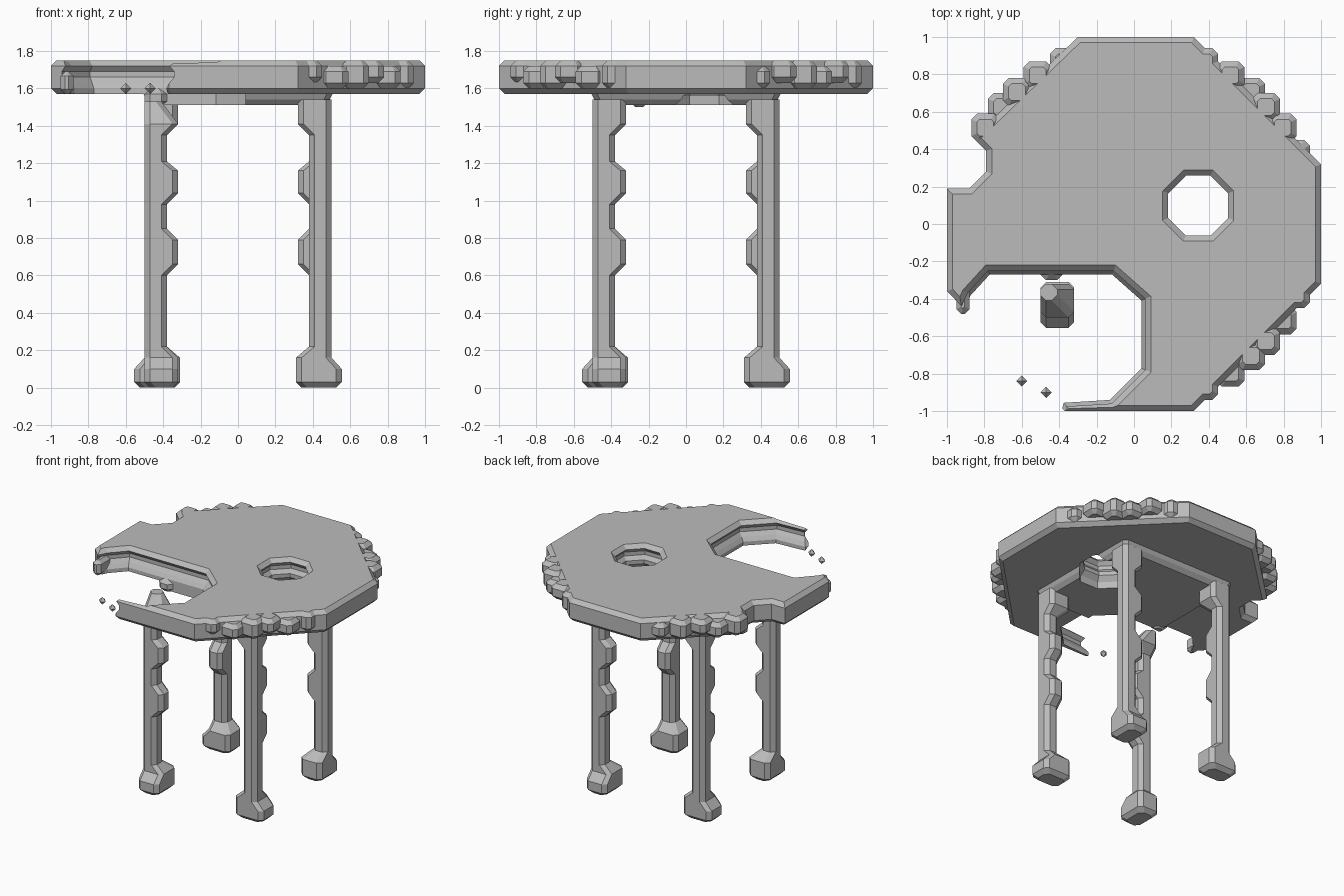
import bpy, bmesh, math
from mathutils import Matrix

if "Cube" in bpy.data.objects:
    bpy.data.objects.remove(bpy.data.objects["Cube"])

grey = bpy.data.materials.new("stone_grey")
grey.diffuse_color = (0.5, 0.5, 0.5, 1)
grey.use_nodes = True
grey.node_tree.nodes["Principled BSDF"].inputs["Base Color"].default_value = grey.diffuse_color


def make(name, bm):
    bmesh.ops.recalc_face_normals(bm, faces=bm.faces)
    mesh = bpy.data.meshes.new(name)
    bm.to_mesh(mesh)
    bm.free()
    mesh.materials.append(grey)
    ob = bpy.data.objects.new(name, mesh)
    bpy.context.collection.objects.link(ob)
    return ob


def loft(name, rings):
    """Skin a stack of equal rings, each (z, [(x, y), ...]), and cap both ends."""
    bm = bmesh.new()
    vs = [[bm.verts.new((x, y, z)) for x, y in pts] for z, pts in rings]
    n = len(vs[0])
    for a, b in zip(vs, vs[1:]):
        for i in range(n):
            j = (i + 1) % n
            bm.faces.new((a[i], a[j], b[j], b[i]))
    bm.faces.new(vs[0][::-1])
    bm.faces.new(vs[-1])
    return make(name, bm)


def offset(pts, d):
    """Mitred offset of a counter-clockwise outline; positive d grows it."""
    out = []
    for i, (x, y) in enumerate(pts):
        (ax, ay), (bx, by) = pts[i - 1], pts[(i + 1) % len(pts)]
        la, lb = math.hypot(x - ax, y - ay), math.hypot(bx - x, by - y)
        n1 = ((y - ay) / la, (ax - x) / la)
        n2 = ((by - y) / lb, (x - bx) / lb)
        k = d / max(0.2, 1 + n1[0] * n2[0] + n1[1] * n2[1])
        out.append((x + (n1[0] + n2[0]) * k, y + (n1[1] + n2[1]) * k))
    return out


def clipped(x0, x1, y0, y1, c=0.03):
    """Rectangle with its four corners clipped."""
    return [(x0 + c, y0), (x1 - c, y0), (x1, y0 + c), (x1, y1 - c),
            (x1 - c, y1), (x0 + c, y1), (x0, y1 - c), (x0, y0 + c)]


def block(name, x0, x1, y0, y1, z0, z1, b=0.03):
    x0, x1 = sorted((x0, x1))
    y0, y1 = sorted((y0, y1))
    low = clipped(x0 + b, x1 - b, y0 + b, y1 - b, b * 0.5)
    mid = clipped(x0, x1, y0, y1, b)
    return loft(name, [(z0, low), (z0 + b, mid), (z1 - b, mid), (z1, low)])


def cut(ob, cutter):
    m = ob.modifiers.new("cut", 'BOOLEAN')
    m.operation, m.solver, m.object = 'DIFFERENCE', 'EXACT', cutter
    bpy.context.view_layer.objects.active = ob
    bpy.ops.object.modifier_apply(modifier=m.name)


# Round slab with a side notch
outline = [(-0.37, -1), (0.32, -1), (1, -0.32), (1, 0.32), (0.32, 1), (-0.3, 1),
           (-0.86, 0.46), (-0.79, 0.39), (-0.79, 0.28), (-0.88, 0.19),
           (-1, 0.19), (-1, -0.36)]
slab = loft("table_top", [(z, offset(outline, d)) for z, d in
                          ((1.57, -0.03), (1.6, 0), (1.72, 0), (1.75, -0.03))])

# Square plate under the slab
under = loft("under_plate", [(z, clipped(-h, h, -h, h)) for z, h in
                             ((1.51, 0.46), (1.54, 0.49), (1.6, 0.52))])

# Broken bite and eight-sided hole, both with a grooved, flared wall
bite = [(-1.0, -0.6), (-1.3, -1.3), (-0.45, -1.3), (-0.36, -0.975), (-0.12, -0.96),
        (0.06, -0.78), (0.06, -0.4), (-0.11, -0.25), (-0.78, -0.25), (-0.89, -0.37)]
r = 0.16 / math.cos(math.pi / 8)
hole = [(0.343 + r * math.cos(math.pi / 8 + k * math.pi / 4),
         0.098 + r * math.sin(math.pi / 8 + k * math.pi / 4)) for k in range(8)]
wall = [(1.63, 0), (1.66, 0.025), (1.69, 0.025), (1.72, 0), (1.78, 0.06)]
cutters = [
    loft("bite_cutter", [(z, offset(bite, d)) for z, d in
                         [(1.4, -0.02), (1.6, -0.02)] + wall]),
    loft("hole_cutter", [(z, offset(hole, d)) for z, d in
                         [(1.4, 0.04), (1.56, 0.03), (1.6, 0)] + wall])]
for c in cutters:
    c.hide_render = True
    cut(slab, c)
    cut(under, c)
for c in cutters:
    bpy.data.objects.remove(c)

# Chipped blocks along the diagonal edges of the rim
corners = [(0.45, 0.94), (0.59, 0.87), (0.7, 0.78), (0.78, 0.7), (0.87, 0.59), (0.94, 0.45)]
spans = [(1.6, 1.75), (1.63, 1.75), (1.6, 1.72)]
for q, (sx, sy) in enumerate(((1, 1), (1, -1), (-1, 1))):
    for i, (x, y) in enumerate(corners):
        if sx < 0 and x > 0.9:
            continue
        z0, z1 = spans[(i + q) % 3]
        block("rim_chip", sx * x, sx * (x - 0.15), sy * y, sy * (y - 0.15), z0, z1)

# Broken tip beside the bite, stub under it and loose shards
block("broken_tip", -0.95, -0.88, -0.48, -0.32, 1.57, 1.69, 0.025)
block("plate_stub", -0.5, -0.38, -0.3, -0.2, 1.5, 1.6)
for x, y in ((-0.6, -0.84), (-0.47, -0.9)):
    bm = bmesh.new()
    bmesh.ops.create_uvsphere(bm, u_segments=4, v_segments=2, radius=0.03,
                              matrix=Matrix.Translation((x, y, 1.6)))
    make("loose_shard", bm)

# Legs: one section stack turned round the centre, one leg snapped at the top
col = (-0.5, -0.38, -0.5, -0.38)
lump = (-0.5, -0.32, -0.5, -0.38)
head = (-0.5, -0.32, -0.5, -0.32)
foot = (-0.5, -0.32, -0.555, -0.31)
shaft = [(0, (-0.47, -0.35, -0.525, -0.34)), (0.03, foot), (0.1, foot),
         (0.16, (-0.5, -0.32, -0.5, -0.31)), (0.22, col),
         (0.6, col), (0.66, lump), (0.79, lump), (0.85, col),
         (0.98, col), (1.04, lump), (1.16, lump), (1.21, col),
         (1.35, col), (1.41, head)]
names = ["front_left_leg", "front_right_leg", "back_right_leg", "back_left_leg"]
for k, name in enumerate(names):
    top = [(1.54, head)] if k else [(1.53, (-0.5, -0.41, -0.41, -0.32))]
    leg = loft(name, [(z, clipped(*box)) for z, box in shaft + top])
    leg.data.transform(Matrix.Rotation(k * math.pi / 2, 4, 'Z'))
